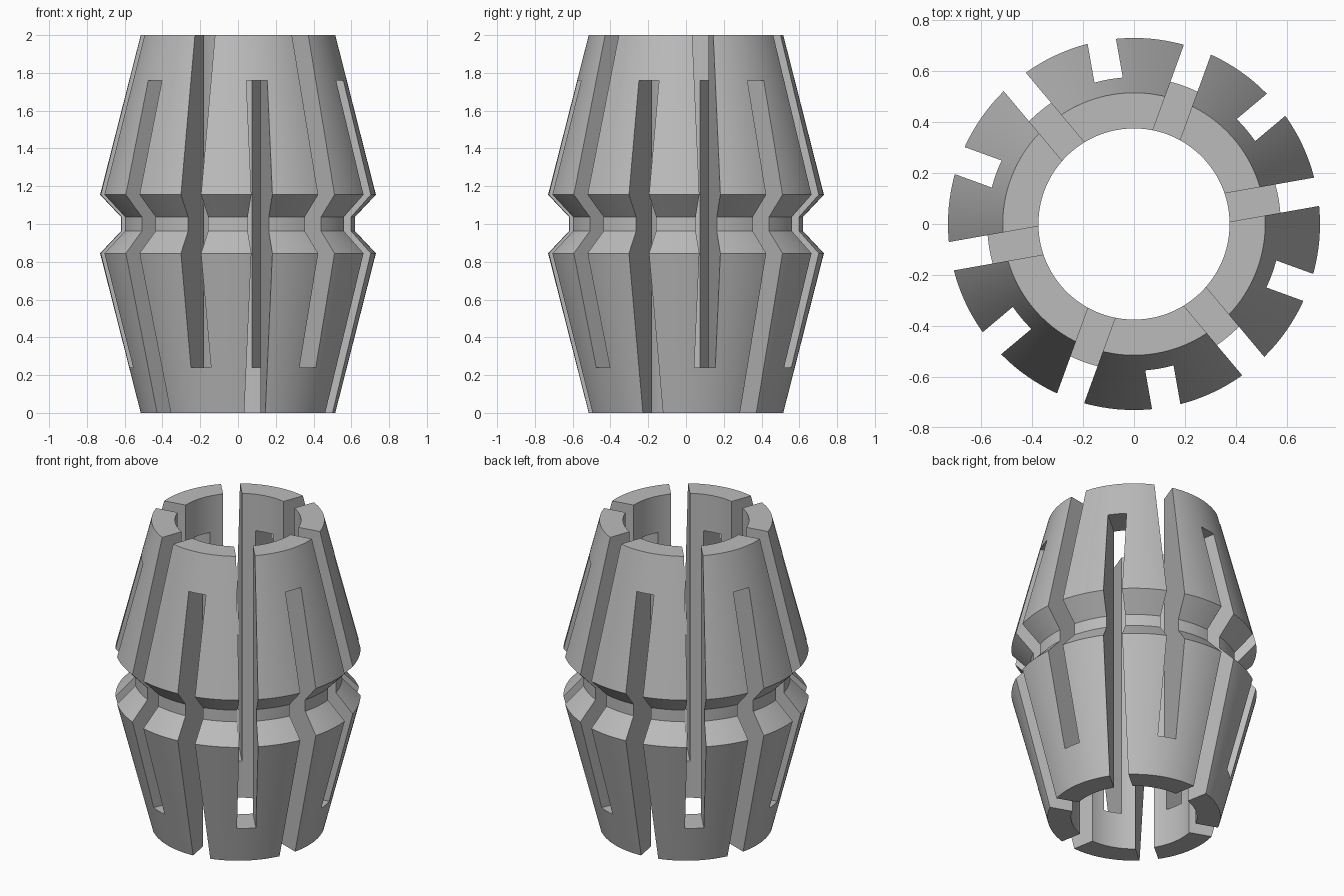
import bpy, bmesh, math
from mathutils import Matrix

if "Cube" in bpy.data.objects:
    bpy.data.objects.remove(bpy.data.objects["Cube"])

SEGMENTS = 144
BORE = 0.375
SLOT_WIDTH = 0.113
SLOT_END = 0.24          # uncut height left at the closed end of a slot
LOWER_HALF = [(0.515, 0), (0.73, 0.845), (0.62, 0.962)]


def new_object(name, bm):
    bmesh.ops.recalc_face_normals(bm, faces=bm.faces)
    mesh = bpy.data.meshes.new(name)
    bm.to_mesh(mesh)
    bm.free()
    obj = bpy.data.objects.new(name, mesh)
    bpy.context.collection.objects.link(obj)
    return obj


# Steel
steel = bpy.data.materials.new("steel_grey")
steel.use_nodes = True
colour = (0.5, 0.5, 0.5, 1)
steel.diffuse_color = colour
steel.node_tree.nodes["Principled BSDF"].inputs["Base Color"].default_value = colour

# Double-taper sleeve: outer profile mirrored about mid height, closed by the bore
profile = LOWER_HALF + [(r, 2 - z) for r, z in reversed(LOWER_HALF)]
profile += [(BORE, 2), (BORE, 0)]
bm = bmesh.new()
rings = []
for r, z in profile:
    rings.append([bm.verts.new((r * math.cos(a), r * math.sin(a), z))
                  for a in (math.tau * i / SEGMENTS for i in range(SEGMENTS))])
for k, ring in enumerate(rings):
    upper = rings[(k + 1) % len(rings)]
    for i in range(SEGMENTS):
        j = (i + 1) % SEGMENTS
        bm.faces.new((ring[i], ring[j], upper[j], upper[i]))
sleeve = new_object("slotted_collet", bm)
sleeve.data.materials.append(steel)

# Twelve radial slots, alternately open at the top and at the bottom
bm = bmesh.new()
for n in range(12):
    low, high = (SLOT_END, 2.1) if n % 2 == 0 else (-0.1, 2 - SLOT_END)
    place = (Matrix.Rotation(math.radians(10 + 30 * n), 4, "Z")
             @ Matrix.Translation((0.6, 0, (low + high) / 2))
             @ Matrix.Diagonal((0.6, SLOT_WIDTH, high - low, 1)))
    bmesh.ops.create_cube(bm, size=1, matrix=place)
cutter = new_object("slot_cutter", bm)
cutter.hide_render = True

cut = sleeve.modifiers.new("slots", "BOOLEAN")
cut.operation = "DIFFERENCE"
cut.solver = "EXACT"
cut.object = cutter

# Apply the cut, drop the cutter, smooth the round surfaces
bpy.ops.object.select_all(action="DESELECT")
sleeve.select_set(True)
bpy.context.view_layer.objects.active = sleeve
bpy.ops.object.modifier_apply(modifier=cut.name)
bpy.data.objects.remove(cutter)
bpy.ops.object.shade_smooth_by_angle(angle=math.radians(20))
